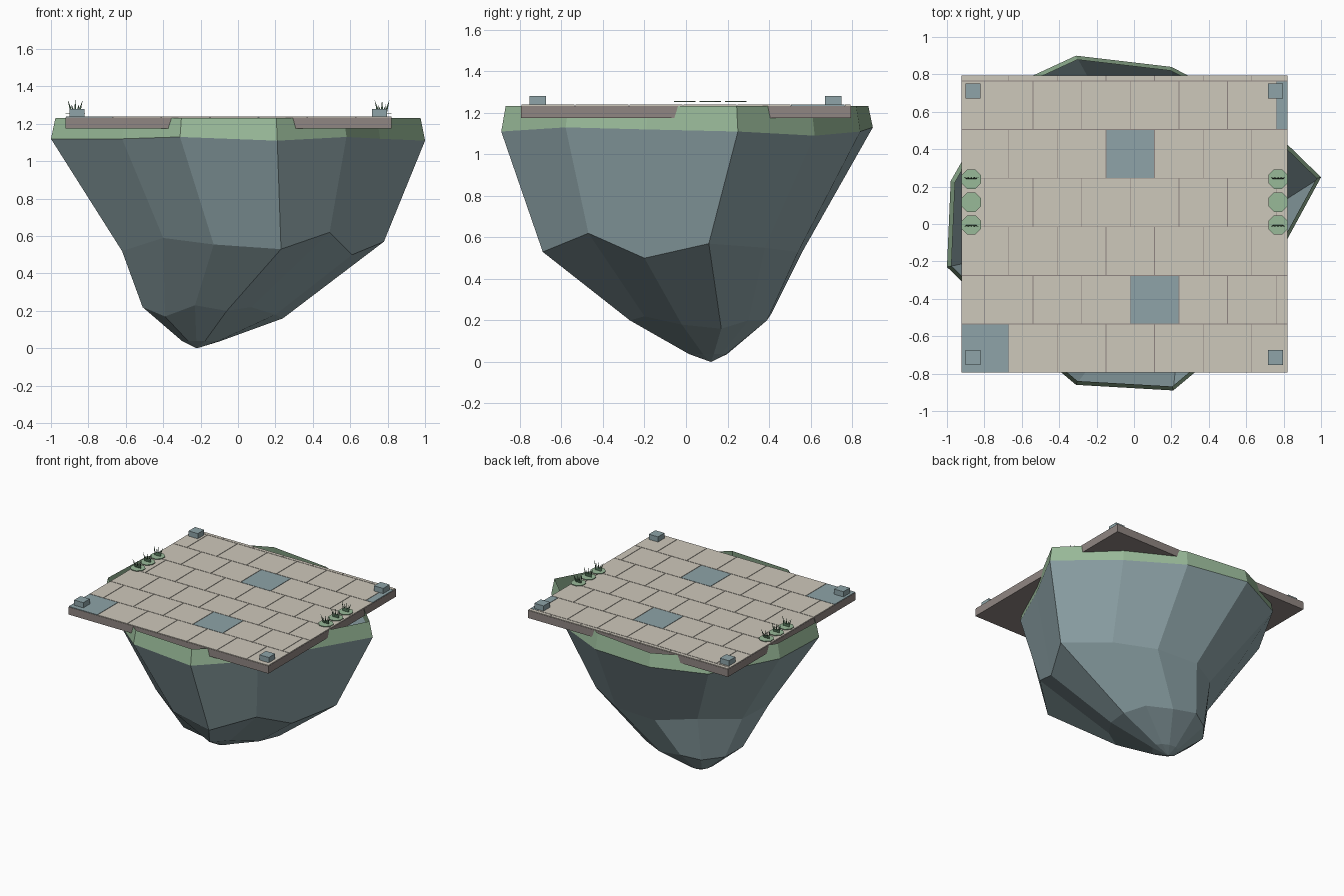
import bpy
import bmesh
import math
from mathutils import Matrix, Vector

default_cube = bpy.data.objects.get("Cube")
if default_cube:
    bpy.data.objects.remove(default_cube)


def material(name, rgb):
    """Flat material from 8-bit display colour."""
    linear = [((c / 255 + 0.055) / 1.055) ** 2.4 for c in rgb] + [1]
    mat = bpy.data.materials.new(name)
    mat.use_nodes = True
    mat.diffuse_color = linear
    shader = mat.node_tree.nodes["Principled BSDF"]
    shader.inputs["Base Color"].default_value = linear
    shader.inputs["Roughness"].default_value = 0.9
    return mat


STONE = material("blue_grey_stone", (142, 164, 168))
MOSS = material("moss_green", (153, 186, 153))
BASE = material("brown_grey_base", (144, 134, 130))
PAVING = material("beige_paving", (206, 200, 187))
BLADE = material("dark_grass", (72, 104, 78))


def finish(name, bm, *mats):
    mesh = bpy.data.meshes.new(name)
    bm.to_mesh(mesh)
    bm.free()
    for mat in mats:
        mesh.materials.append(mat)
    obj = bpy.data.objects.new(name, mesh)
    bpy.context.collection.objects.link(obj)
    return obj


def add_box(bm, low, high, index=0):
    low, high = Vector(low), Vector(high)
    size = Matrix.Diagonal((*(high - low), 1))
    made = bmesh.ops.create_cube(bm, size=1, matrix=Matrix.Translation((low + high) / 2) @ size)
    for face in {f for v in made["verts"] for f in v.link_faces}:
        face.material_index = index


# Floating rock: an open faceted shell, lofted from rings of twelve points
shoulder = [
    (.21, -.89, 1.11), (.58, -.58, 1.13), (.76, -.19, 1.12), (1, .25, 1.11),
    (.62, .62, 1.09), (.2, .84, 1.11), (-.31, .9, 1.13), (-.7, .72, 1.11),
    (-.98, .23, 1.12), (-1, -.23, 1.12), (-.62, -.6, 1.12), (-.31, -.86, 1.13)]
waist = [
    (.23, -.69, .53), (.49, -.47, .62), (.61, -.2, .5), (.78, .11, .57),
    (.52, .38, .55), (.23, .54, .53), (-.12, .56, .53), (-.38, .4, .55),
    (-.58, .13, .5), (-.62, -.15, .52), (-.4, -.45, .59), (-.13, -.62, .555)]
foot = [
    (-.06, -.27, .2), (.07, -.2, .22), (.2, -.02, .18), (.24, .17, .16),
    (.14, .3, .2), (-.04, .39, .2), (-.24, .41, .23), (-.37, .34, .2),
    (-.48, .2, .2), (-.51, .02, .22), (-.39, -.12, .17), (-.23, -.2, .23)]
brim = [(x * .976, y * .976, 1.232) for x, y, z in shoulder]
tip = Vector((-.22, .12, 0))
toe = [tip.lerp(Vector((x, y, .14)), .27) for x, y, z in foot]

bm = bmesh.new()
rings = [[bm.verts.new(p) for p in ring] for ring in (brim, shoulder, waist, foot, toe)]
for level, (upper, lower) in enumerate(zip(rings, rings[1:])):
    for i in range(len(upper)):
        j = (i + 1) % len(upper)
        face = bm.faces.new((upper[i], lower[i], lower[j], upper[j]))
        face.material_index = 1 if level == 0 else 0
apex = bm.verts.new(tip)
for a, b in zip(rings[-1], rings[-1][1:] + rings[-1][:1]):
    bm.faces.new((a, apex, b))
bmesh.ops.recalc_face_normals(bm, faces=bm.faces)
finish("floating_rock", bm, STONE, MOSS)

# Platform slab
LEFT, RIGHT, FRONT, BACK = -.922, .822, -.795, .795
bm = bmesh.new()
add_box(bm, (LEFT, FRONT, 1.175), (RIGHT, BACK, 1.234))
finish("platform_slab", bm, BASE)

# Paving in running bond, with a few blue tiles
TILE, GAP, TOP = .26, .002, 1.239
blue_tiles = {(0, 0), (1, 4), (4, 3), (5, 7)}
bm = bmesh.new()
for row in range(7):
    y0 = FRONT + row * TILE
    y1 = min(y0 + TILE, BACK)
    joint = -.67 if row % 2 == 0 else -.80
    edges = [LEFT]
    while joint < RIGHT:
        edges.append(joint)
        joint += TILE
    edges.append(RIGHT)
    for col, (x0, x1) in enumerate(zip(edges, edges[1:])):
        add_box(bm, (x0 + GAP, y0 + GAP, 1.232), (x1 - GAP, y1 - GAP, TOP),
                1 if (row, col) in blue_tiles else 0)
finish("paving_tiles", bm, PAVING, STONE)

# Corner blocks
for x, side in ((-.86, "right"), (.757, "left")):
    for y, end in ((-.715, "front"), (.71, "back")):
        bm = bmesh.new()
        add_box(bm, (x - .04, y - .04, TOP - .004), (x + .04, y + .04, 1.28))
        finish(f"corner_block_{end}_{side}", bm, STONE)

# Round leaf pads with upright grass blades
for x, side in ((-.87, "right"), (.77, "left")):
    for n, y in enumerate((-.005, .117, .24)):
        bm = bmesh.new()
        bmesh.ops.create_cone(
            bm, cap_ends=True, segments=8, radius1=.056, radius2=.056, depth=.005,
            matrix=Matrix.Translation((x, y, 1.254)) @ Matrix.Rotation(math.pi / 8, 4, "Z"))
        lean = .012 * (n - 1)
        for k in (-2, -1, 0, 1, 2):
            root = x + k * .009
            height = 1.328 if k % 2 == 0 else 1.305
            face = bm.faces.new([bm.verts.new(p) for p in (
                (root - .008, y, 1.255), (root + .008, y, 1.255),
                (x + k * .02, y + lean, height))])
            face.material_index = 1
        finish(f"grass_tuft_{side}_{n + 1}", bm, MOSS, BLADE)
